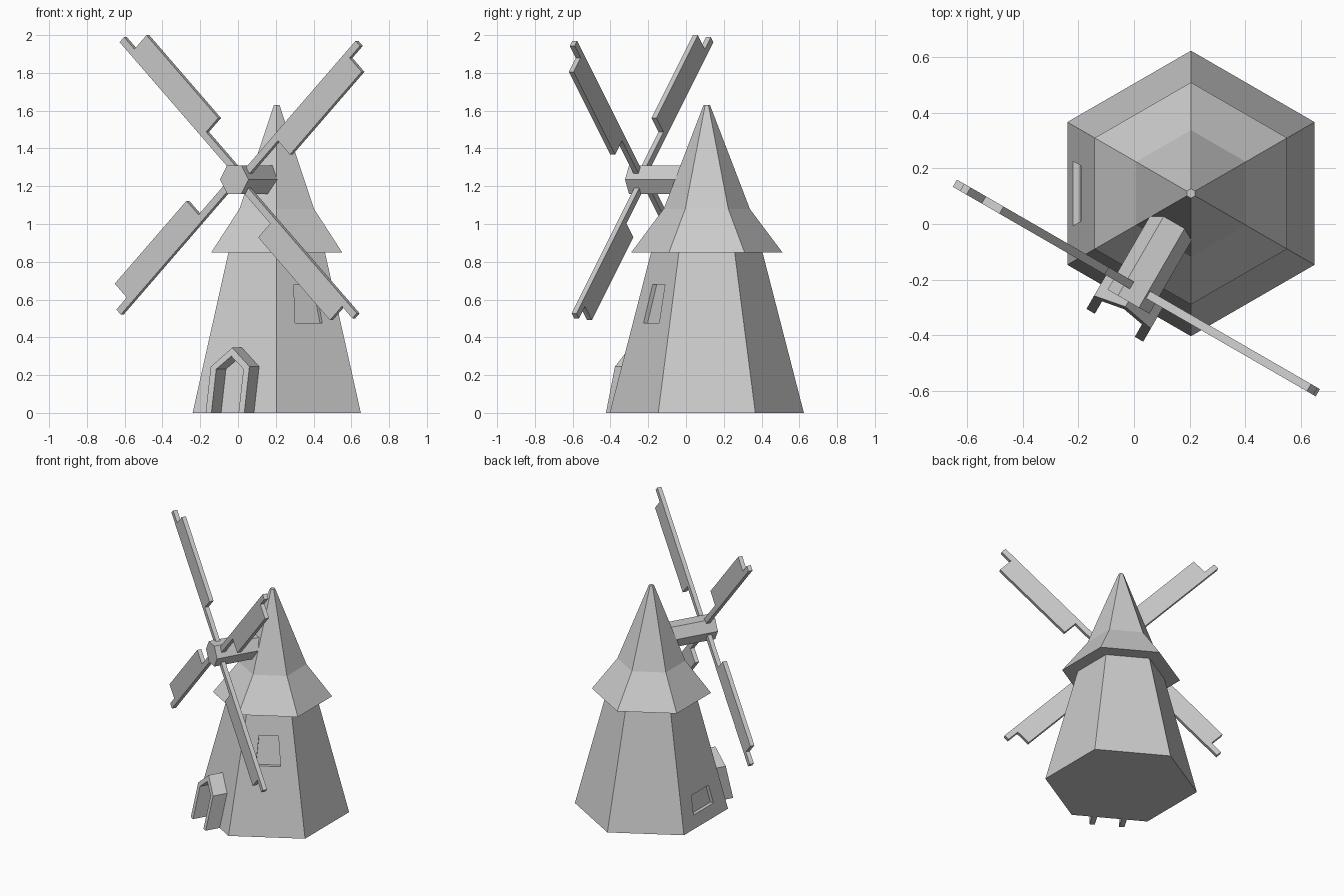
import bpy, bmesh
from math import radians, cos, sin, pi
from mathutils import Matrix

if "Cube" in bpy.data.objects:
    bpy.data.objects.remove(bpy.data.objects["Cube"])

CENTRE = Matrix.Translation((0.205, 0.11, 0))   # tower axis
BASE_R, TOP_R, EAVE_Z = 0.514, 0.295, 0.85


def finish(name, bm):
    bmesh.ops.recalc_face_normals(bm, faces=bm.faces)
    mesh = bpy.data.meshes.new(name)
    bm.to_mesh(mesh)
    bm.free()
    obj = bpy.data.objects.new(name, mesh)
    bpy.context.collection.objects.link(obj)
    return obj


def stacked_hexagons(name, rings):
    """Closed six-sided body through (radius, z) rings."""
    bm = bmesh.new()
    loops = [[bm.verts.new((r * cos(pi / 2 + k * pi / 3), r * sin(pi / 2 + k * pi / 3), z))
              for k in range(6)] for r, z in rings]
    for a, b in zip(loops, loops[1:]):
        for k in range(6):
            n = (k + 1) % 6
            bm.faces.new((a[k], a[n], b[n], b[k]))
    bm.faces.new(loops[0])
    bm.faces.new(loops[-1])
    bm.transform(CENTRE)
    return finish(name, bm)


def wall(z):
    """Distance from the tower axis to a wall face at height z."""
    return cos(pi / 6) * (BASE_R + (TOP_R - BASE_R) * z / EAVE_Z)


def prism(name, outline, near, far, matrix, on_wall=False):
    """Extrude an (x, z) outline along -y, optionally following the sloped wall."""
    bm = bmesh.new()
    ends = [[bm.verts.new((x, -(d + (wall(z) if on_wall else 0)), z)) for x, z in outline]
            for d in (near, far)]
    for k in range(len(outline)):
        n = (k + 1) % len(outline)
        bm.faces.new((ends[0][k], ends[0][n], ends[1][n], ends[1][k]))
    for e in ends:
        bm.faces.new(e)
    bm.transform(matrix)
    return finish(name, bm)


def side(deg):
    return CENTRE @ Matrix.Rotation(radians(deg), 4, 'Z')


# Tower and roof
tower = stacked_hexagons("tower", [(BASE_R, 0), (TOP_R, EAVE_Z)])
stacked_hexagons("roof", [(0.40, EAVE_Z), (0.228, 1.08), (0.017, 1.63)])

# Recessed windows: side angle, half width bottom / top, z bottom / top
for name, deg, wb, wt, z0, z1 in (("right_window", 30, 0.083, 0.065, 0.475, 0.68),
                                  ("left_window", -90, 0.116, 0.10, 0.09, 0.22)):
    cutter = prism(name + "_cutter", [(-wb, z0), (wb, z0), (wt, z1), (-wt, z1)],
                   -0.025, 0.05, side(deg), on_wall=True)
    cutter.hide_render = True
    cutter.display_type = 'WIRE'
    cutter.hide_set(True)
    cut = tower.modifiers.new(name, 'BOOLEAN')
    cut.operation = 'DIFFERENCE'
    cut.solver = 'EXACT'
    cut.object = cutter

# Arched door frame leaning with the wall
front = side(-30)
outer = [(-0.118, 0), (-0.118, 0.245), (0, 0.345), (0.118, 0.245), (0.118, 0)]
inner = [(0.083, 0), (0.083, 0.232), (0, 0.30), (-0.083, 0.232), (-0.083, 0)]
prism("door_frame", outer + inner, -0.02, 0.103, front, on_wall=True)

# Hub shaft and four sails
hexagon = [(0.087 * cos(k * pi / 3), 1.235 + 0.087 * sin(k * pi / 3)) for k in range(6)]
prism("hub", hexagon, 0.10, 0.45, front)
sail = [(-0.005, 0.03), (-0.005, 1.02), (0.033, 1.02), (0.033, 0.93),
        (0.137, 0.93), (0.137, 0.31), (0.033, 0.31), (0.033, 0.03)]
for k in range(4):
    turn = Matrix.Translation((0, 0, 1.245)) @ Matrix.Rotation(radians(45 + 90 * k), 4, 'Y')
    prism(f"sail_{k + 1}", sail, 0.378, 0.408, front @ turn)
